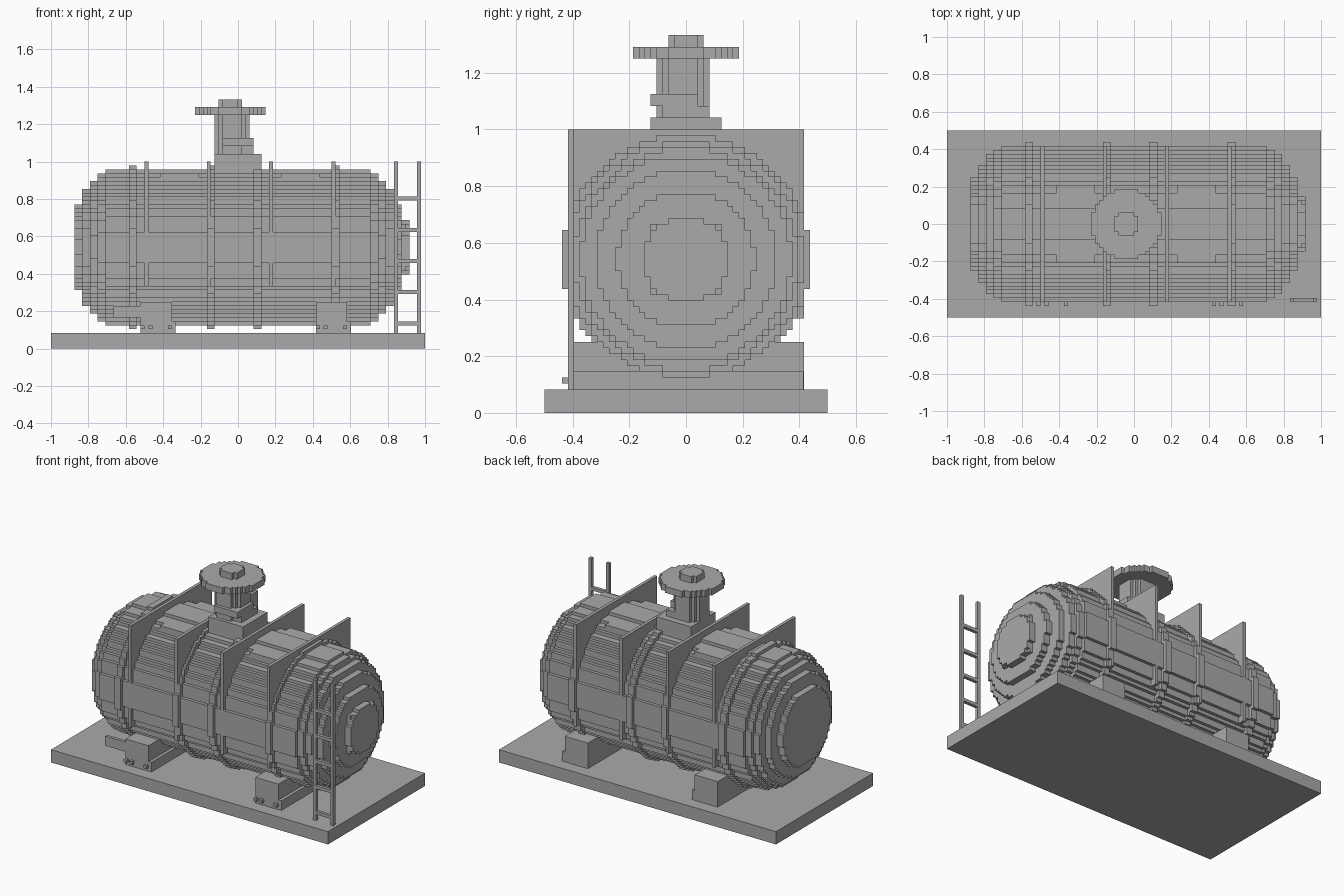
import bpy, bmesh, math
from mathutils import Vector

if "Cube" in bpy.data.objects:
    bpy.data.objects.remove(bpy.data.objects["Cube"])

U = 1 / 48          # one block of the grid
CZ = 26             # height of the tank axis, in blocks

grey = bpy.data.materials.new("plain_grey")
grey.diffuse_color = (0.4, 0.4, 0.4, 1)
grey.use_nodes = True
grey.node_tree.nodes["Principled BSDF"].inputs["Base Color"].default_value = grey.diffuse_color


def finish(name, bm):
    bmesh.ops.recalc_face_normals(bm, faces=bm.faces)
    bmesh.ops.scale(bm, vec=(U, U, U), verts=bm.verts)
    mesh = bpy.data.meshes.new(name)
    bm.to_mesh(mesh)
    bm.free()
    mesh.materials.append(grey)
    bpy.context.collection.objects.link(bpy.data.objects.new(name, mesh))


def boxes(name, *spans):
    """Boxes given as (x0, x1, y0, y1, z0, z1) in blocks."""
    bm = bmesh.new()
    for x0, x1, y0, y1, z0, z1 in spans:
        cube = bmesh.ops.create_cube(bm, size=1)["verts"]
        for v in cube:
            v.co = Vector((x1 if v.co.x > 0 else x0,
                           y1 if v.co.y > 0 else y0,
                           z1 if v.co.z > 0 else z0))
    finish(name, bm)


def stepped_circle(r, odd=False):
    """Staircase outline of a block disc."""
    n = int(r)
    rows = [j for j in range(-n, n + 1)] if odd else [j + 0.5 for j in range(-n, n)]
    right = []
    for j in rows:
        w = math.sqrt(max(r * r - j * j, 0))
        w = math.floor(w) + 0.5 if odd else math.floor(w + 0.5)
        if w <= 0:
            continue
        if right and right[-1][0] == w:
            right[-1] = (w, j + 0.5)
        else:
            right += [(w, j - 0.5), (w, j + 0.5)]
    return right + [(-w, j) for w, j in reversed(right)]


def disc(name, r, a, b, axis="x", centre=(0, CZ), odd=False):
    """Block disc extruded from a to b along an axis."""
    bm = bmesh.new()
    c0, c1 = centre
    verts = []
    for p, q in stepped_circle(r, odd):
        verts.append(bm.verts.new((a, c0 + p, c1 + q) if axis == "x" else (c0 + p, c1 + q, a)))
    face = bm.faces.new(verts)
    out = bmesh.ops.extrude_face_region(bm, geom=[face], use_keep_orig=True)["geom"]
    step = Vector((b - a, 0, 0)) if axis == "x" else Vector((0, 0, b - a))
    bmesh.ops.translate(bm, vec=step, verts=[g for g in out if isinstance(g, bmesh.types.BMVert)])
    finish(name, bm)


# Ground slab
boxes("base_slab", (-48, 48, -24, 24, 0, 4))

# Tank barrel and stepped domed ends
disc("tank_barrel", 20, -34, 34)
for k, r in enumerate((19, 17.8, 15.3, 11.6)):
    a = 34 + 2 * k
    disc(f"tank_end_right_{k}", r, a, a + 2)
    disc(f"tank_end_left_{k}", r, -a - 2, -a)

# Hoops around the barrel
for k, x in enumerate((-28, -8, 4, 24)):
    disc(f"hoop_{k}", 21, x, x + 2)

# Upright fins
for k, x in enumerate((-24, -8, 8, 24)):
    boxes(f"fin_{k}", (x, x + 1, -20, 20, 16, 48))

# Low rails on top of the barrel
for s in (-1, 1):
    y0, y1 = sorted((s * 8, s * 10))
    boxes("top_rail", (-20, -10, y0, y1, 43, 45), (11, 21, y0, y1, 43, 45))

# Manhole cover with bolts on the right end
disc("end_cover", 7.3, 42, 44)
boxes("end_bolts", *[(41.5, 43, y, y + 1, z, z + 1)
                     for y in (-6, 5) for z in (CZ - 6, CZ + 5)])

# Saddles and their bolts
for name, x0 in (("left_saddle", -25), ("right_saddle", 20)):
    boxes(name, (x0, x0 + 8, -20, 20, 4, 12))
    boxes(name + "_foot", (x0, x0 + 9, -19.9, 19.9, 4, 7))
    boxes(name + "_bolts", *[(x0 + d, x0 + d + 1, -21, -20, 5, 6) for d in (0, 2, 7)])

# Flat bracket beside the left saddle
boxes("side_bracket", (-32, -25, -20, -19, 8, 11))

# Valve: stepped foot, stem, lug, hand wheel and cap
boxes("valve_foot", (-6, 6, -6, 6, 45, 50))
boxes("valve_block", (-4, 4, -4, 4, 50, 52))
disc("valve_stem", 4.5, 50, 60, "z", (-1.5, -0.5), odd=True)
boxes("valve_lug", (-4, 4, -6, 2, 52, 54))
disc("hand_wheel", 9, 60, 62, "z", (-2, 0))
disc("wheel_cap", 3.2, 62, 64, "z", (-2, 0))

# Ladder
boxes("ladder_rails", (40, 41, -20, -19, 4, 48), (46, 47, -20, -19, 4, 48))
boxes("ladder_rungs", *[(41, 46, -20, -19, z, z + 1) for z in (6, 14, 22, 30, 38)])
